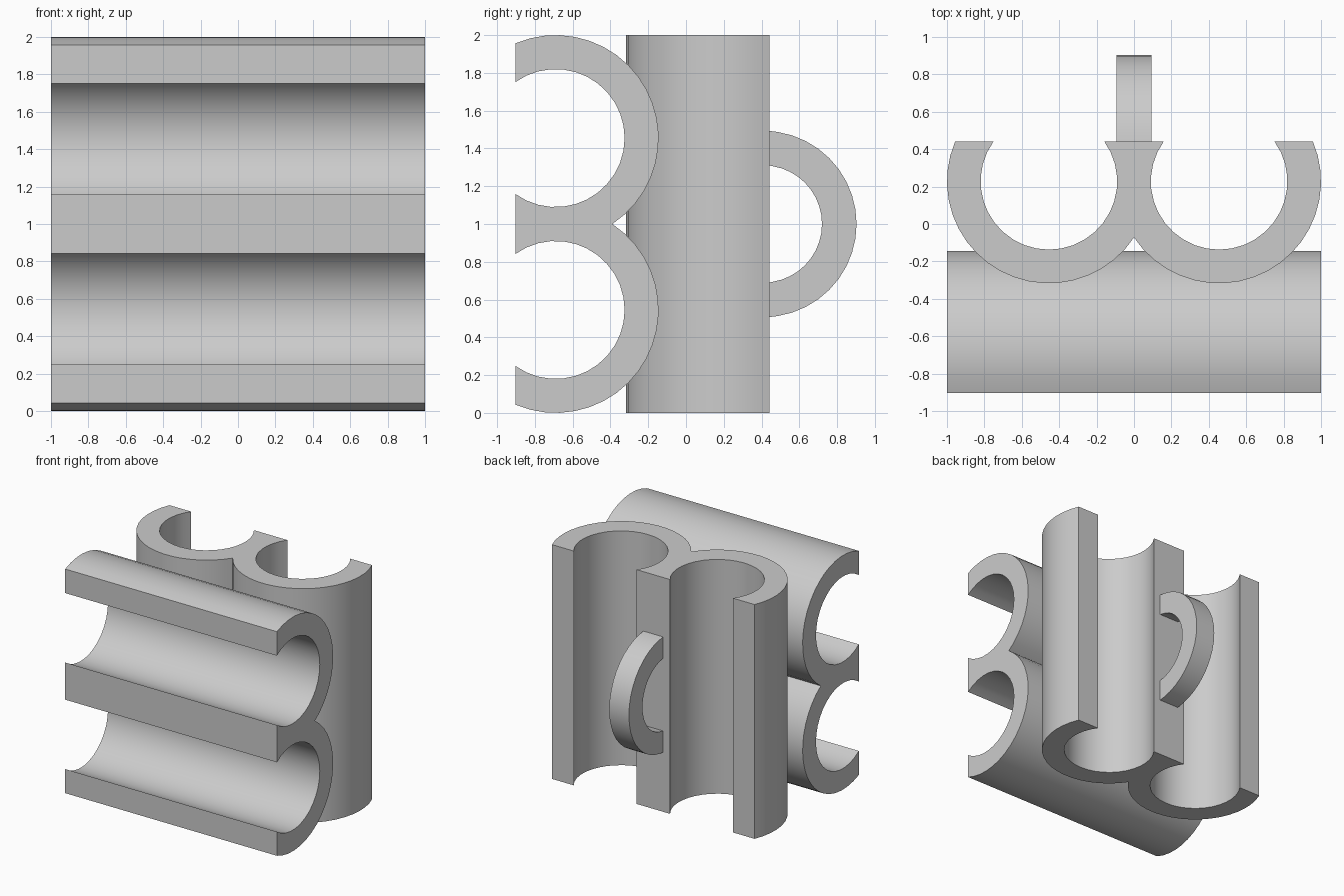
import bpy
import bmesh
from math import asin, acos, cos, sin, pi, radians
from mathutils import Vector

if "Cube" in bpy.data.objects:
    bpy.data.objects.remove(bpy.data.objects["Cube"], do_unlink=True)

grey = bpy.data.materials.new("plain grey")
grey.use_nodes = True
grey.diffuse_color = (0.6, 0.6, 0.6, 1)
grey.node_tree.nodes["Principled BSDF"].inputs["Base Color"].default_value = (0.6, 0.6, 0.6, 1)

OUTER, INNER = 0.545, 0.365   # tube radii
OFFSET = 0.455                # tube centre from the middle
CUT = 0.213                   # open side, beyond the tube centre


def arc(centre, radius, start, end, steps):
    """Points along an arc in the profile plane."""
    angles = [start + (end - start) * i / steps for i in range(steps + 1)]
    return [(centre[0] + radius * cos(a), centre[1] + radius * sin(a)) for a in angles]


def prism(name, outline, place, direction):
    """Extrude a closed outline into a solid with smooth curved walls."""
    bm = bmesh.new()
    face = bm.faces.new([bm.verts.new(place(u, v)) for u, v in outline])
    grown = bmesh.ops.extrude_face_region(bm, geom=[face], use_keep_orig=True)
    moved = [g for g in grown["geom"] if isinstance(g, bmesh.types.BMVert)]
    bmesh.ops.translate(bm, verts=moved, vec=Vector(direction))
    bmesh.ops.recalc_face_normals(bm, faces=bm.faces)
    mesh = bpy.data.meshes.new(name)
    bm.to_mesh(mesh)
    bm.free()
    mesh.materials.append(grey)
    obj = bpy.data.objects.new(name, mesh)
    bpy.context.collection.objects.link(obj)
    bpy.ops.object.select_all(action="DESELECT")
    obj.select_set(True)
    bpy.context.view_layer.objects.active = obj
    bpy.ops.object.shade_smooth_by_angle(angle=radians(30))


# Twin open tube profile: two outer arcs meeting in a notch, two bores
notch = acos(OFFSET / OUTER)
lip_out, lip_in = asin(CUT / OUTER), asin(CUT / INNER)
left_outer = arc((-OFFSET, 0), OUTER, pi + lip_out, notch, 20)
right_outer = [(-u, v) for u, v in reversed(left_outer[:-1])]
bores = [p for side in (OFFSET, -OFFSET)
         for p in arc((side, 0), INNER, -lip_in, pi + lip_in, 24)]
twin_profile = left_outer + right_outer + bores

# Upright pair opens to the back, level pair opens to the front
prism("upright_twin_clip", twin_profile, lambda u, v: (u, 0.228 - v, 0), (0, 0, 2))
prism("level_twin_clip", twin_profile, lambda u, v: (-1, v - 0.69, 1 + u), (2, 0, 0))

# Half-ring handle on the back of the middle wall
ring = (arc((0, 0.41), 0.493, 0, pi, 20) + arc((0, 0.41), 0.31, pi, 0, 20))
ring = [(u, max(v, 0.44)) for u, v in ring]
prism("ring_handle", ring, lambda u, v: (-0.093, v, 1 + u), (0.186, 0, 0))
